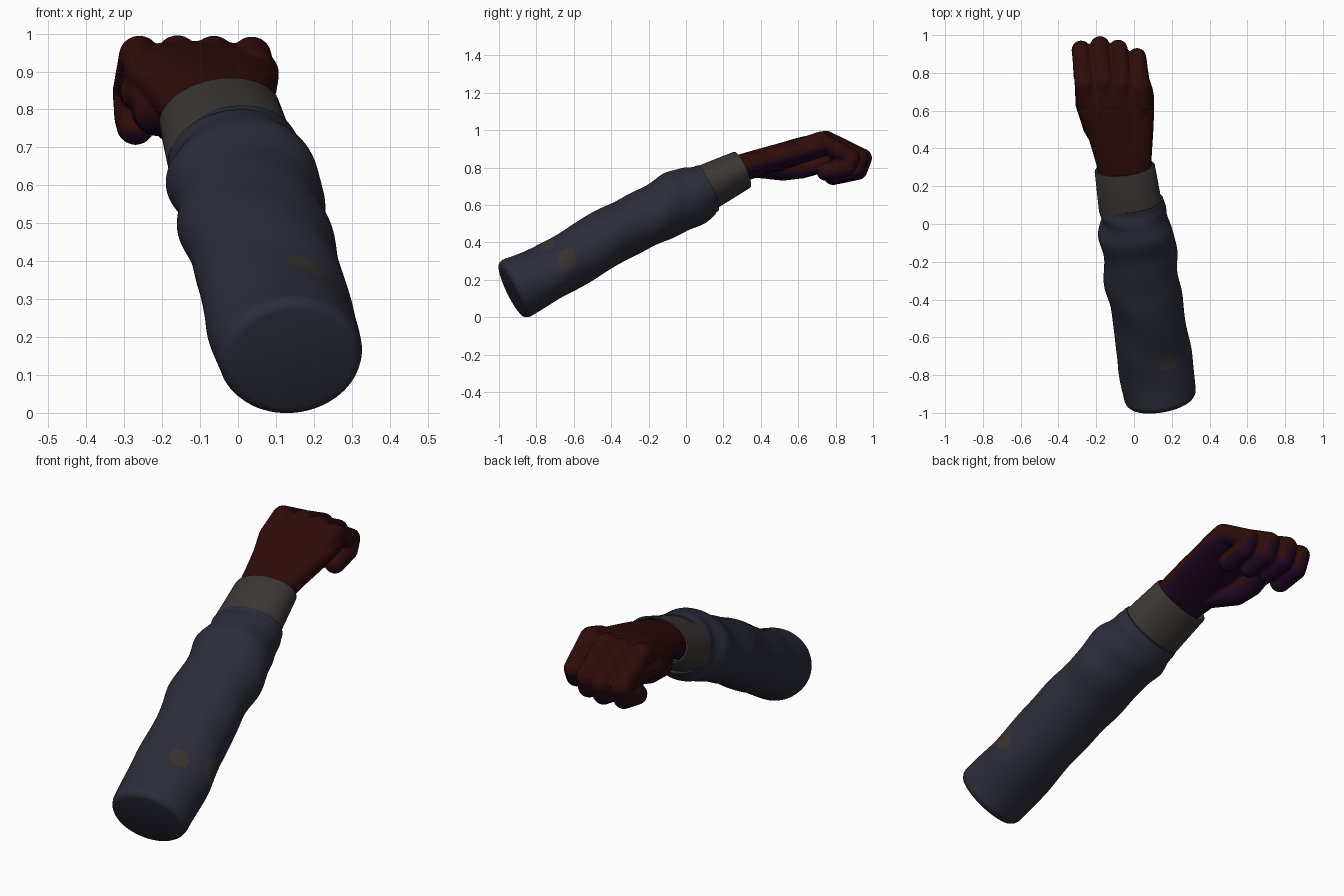
import bpy, bmesh, math
from mathutils import Vector

if "Cube" in bpy.data.objects:
    bpy.data.objects.remove(bpy.data.objects["Cube"])


def material(name, rgb):
    m = bpy.data.materials.new(name)
    m.diffuse_color = (*rgb, 1)
    m.use_nodes = True
    m.node_tree.nodes["Principled BSDF"].inputs["Base Color"].default_value = m.diffuse_color
    return m


CLOTH = material("blue_grey_cloth", (0.025, 0.025, 0.043))
PATCH = material("brown_stain", (0.040, 0.032, 0.027))
CUFF = material("warm_grey_cuff", (0.046, 0.039, 0.036))
SKIN = material("dark_red_skin", (0.027, 0.0035, 0.003))
PALM = material("dark_purple_palm", (0.015, 0.0025, 0.017))

ARM = Vector((-0.155, 0.9, 0.43)).normalized()
HAND = Vector((-0.145, 0.93, 0.29)).normalized()


def finish(bm, name, mats):
    bmesh.ops.recalc_face_normals(bm, faces=bm.faces[:])
    me = bpy.data.meshes.new(name)
    bm.to_mesh(me)
    bm.free()
    for m in mats:
        me.materials.append(m)
    ob = bpy.data.objects.new(name, me)
    bpy.context.collection.objects.link(ob)
    return ob


def smooth(ob, angle):
    bpy.ops.object.select_all(action='DESELECT')
    ob.select_set(True)
    bpy.context.view_layer.objects.active = ob
    bpy.ops.object.shade_smooth_by_angle(angle=math.radians(angle))


def resample(stations, n):
    """Catmull-Rom through the stations, giving n + 1 of them."""
    out, last = [], len(stations) - 1
    for k in range(n + 1):
        f = k / n * last
        i = min(int(f), last - 1)
        t = f - i
        a, b, c, d = (stations[min(max(j, 0), last)] for j in range(i - 1, i + 3))
        out.append(tuple(0.5 * (2 * q + (r - p) * t + (2 * p - 5 * q + 4 * r - s) * t * t
                                + (3 * q - p - 3 * r + s) * t ** 3)
                         for p, q, r, s in zip(a, b, c, d)))
    return out


def loft(bm, stations, axis, seg, wave=None, power=2.0, closed=False):
    """Skin elliptical rings (x, y, z, half width, half height, roll)."""
    u = axis.cross(Vector((0, 0, 1))).normalized()
    v = u.cross(axis)
    rings = []
    for i, (x, y, z, w, h, roll) in enumerate(stations):
        cr, sr = math.cos(math.radians(roll)), math.sin(math.radians(roll))
        uu, vv = u * cr + v * sr, v * cr - u * sr
        ring = []
        for j in range(seg):
            a = 2 * math.pi * j / seg
            s = wave(i / (len(stations) - 1), a) if wave else 1
            ca, sa = math.cos(a), math.sin(a)
            px = math.copysign(abs(ca) ** (2 / power), ca)
            py = math.copysign(abs(sa) ** (2 / power), sa)
            ring.append(bm.verts.new(Vector((x, y, z)) + uu * (w * s * px) + vv * (h * s * py)))
        rings.append(ring)
    pairs = list(zip(rings, rings[1:]))
    if closed:
        pairs.append((rings[-1], rings[0]))
    else:
        bm.faces.new(rings[0])
        bm.faces.new(rings[-1])
    for a, b in pairs:
        for j in range(seg):
            k = (j + 1) % seg
            bm.faces.new((a[j], a[k], b[k], b[j]))


def shrunk(st, shift, scale):
    """A copy of a station moved along the arm and scaled."""
    p = Vector(st[:3]) + ARM * shift
    return (*p, st[3] * scale, st[4] * scale, st[5])


def folds(t, a):
    env = min(1, t * 5) * min(1, (1 - t) * 12)
    soft = 0.014 * math.sin(2 * a + 15 * t) + 0.014 * math.sin(3 * a - 27 * t + 1)
    bunch = 0.024 * t ** 3 * math.sin(42 * t + 1.6 * math.sin(a + 0.6))
    return 1 + env * (soft + bunch)


# Sleeve: loose cloth tube with soft folds and a rounded end
sleeve_st = resample([
    (0.138, -0.905, 0.156, 0.191, 0.169, 0),
    (0.119, -0.780, 0.217, 0.197, 0.157, 0),
    (0.101, -0.660, 0.282, 0.198, 0.152, 0),
    (0.084, -0.530, 0.360, 0.193, 0.154, 0),
    (0.062, -0.400, 0.437, 0.192, 0.156, 0),
    (0.037, -0.280, 0.498, 0.195, 0.155, 2),
    (0.033, -0.155, 0.557, 0.196, 0.155, 4),
    (0.008, -0.050, 0.618, 0.198, 0.163, 7),
    (-0.004, 0.045, 0.650, 0.174, 0.160, 10),
    (-0.012, 0.105, 0.684, 0.173, 0.135, 12)], 160)
first, last = sleeve_st[0], sleeve_st[-1]
sleeve_st = ([shrunk(first, -0.034, 0.84), shrunk(first, -0.030, 0.92), shrunk(first, -0.017, 0.975)]
             + sleeve_st + [shrunk(last, 0.012, 0.985), shrunk(last, 0.012, 0.88)])
bm = bmesh.new()
loft(bm, sleeve_st, ARM, 144, folds)
sleeve = finish(bm, "sleeve", [CLOTH, PATCH])
for p in sleeve.data.polygons:      # two stains, longer up and down the slope
    for spot, ry, rz in (((0.192, -0.745, 0.40), 0.042, 0.05),
                         ((0.295, -0.635, 0.305), 0.050, 0.064)):
        d = p.center - Vector(spot)
        if len(p.vertices) == 4 and (d.x / 0.06) ** 2 + (d.y / ry) ** 2 + (d.z / rz) ** 2 < 1:
            p.material_index = 1
smooth(sleeve, 50)

# Cuff: open band with thickness
base = (-0.018, 0.085, 0.680, 0.170, 0.126, 12)
end = (-0.050, 0.300, 0.788, 0.161, 0.105, 11)
bm = bmesh.new()
loft(bm, [base, shrunk(end, -0.008, 1.005), shrunk(end, 0, 0.985), shrunk(end, 0, 0.93),
          shrunk(end, -0.01, 0.90), shrunk(base, 0, 0.88)], ARM, 72, closed=True)
smooth(finish(bm, "cuff", [CUFF]), 45)

# Hand: palm, curled fingers and tucked thumb fused into one skin
bm = bmesh.new()
loft(bm, resample([
    (-0.030, 0.160, 0.735, 0.130, 0.085, 10),
    (-0.050, 0.310, 0.800, 0.145, 0.072, 8),
    (-0.072, 0.500, 0.858, 0.178, 0.070, 3),
    (-0.098, 0.650, 0.903, 0.206, 0.066, 0),
    (-0.110, 0.755, 0.927, 0.188, 0.057, 0)], 24), HAND, 48, power=2.4)


def digit(joints):
    """Tapered tube of closely spaced balls through (x, y, z, radius) joints."""
    for a, b in zip(joints, joints[1:]):
        for k in range(11):
            x, y, z, r = (p + (q - p) * k / 10 for p, q in zip(a, b))
            ball = bmesh.ops.create_icosphere(bm, subdivisions=3, radius=r)
            bmesh.ops.translate(bm, vec=(x, y, z), verts=ball["verts"])


# (knuckle x, forward offset, lift of the tip, thickness) from index to little finger
for x, dy, lift, s in ((-0.260, -0.022, 0.0, 1.02), (-0.160, 0.0, 0.005, 1.04),
                       (-0.064, -0.018, 0.008, 1.02), (0.036, -0.06, 0.02, 0.98)):
    digit([(x + 0.01, 0.660 + dy / 2, 0.913, 0.050 * s),
           (x, 0.750 + dy / 2, 0.940, 0.054 * s),
           (x - 0.020, 0.943 + dy, 0.850, 0.050 * s),
           (x - 0.016, 0.918 + dy, 0.780 + lift, 0.050 * s),
           (x - 0.010, 0.808 + dy, 0.757 + lift, 0.050 * s)])
# thumb, the web beside the index finger, and the flesh inside the fist
digit([(-0.130, 0.370, 0.800, 0.055), (-0.212, 0.520, 0.791, 0.062),
       (-0.226, 0.620, 0.797, 0.056), (-0.215, 0.730, 0.822, 0.050)])
digit([(-0.235, 0.540, 0.825, 0.045), (-0.258, 0.640, 0.848, 0.054), (-0.262, 0.800, 0.850, 0.052)])
digit([(-0.262, 0.845, 0.840, 0.050), (-0.010, 0.815, 0.855, 0.042)])

hand = finish(bm, "hand", [SKIN])
fuse = hand.modifiers.new("fuse", 'REMESH')
fuse.mode = 'VOXEL'
fuse.voxel_size = 0.007
relax = hand.modifiers.new("relax", 'SMOOTH')
relax.factor = 0.5
relax.iterations = 3
graph = bpy.context.evaluated_depsgraph_get()
graph.update()
skin = bpy.data.meshes.new_from_object(hand.evaluated_get(graph))
hand.modifiers.clear()
hand.data = skin
skin.materials.clear()
skin.materials.append(SKIN)
skin.materials.append(PALM)
for p in skin.polygons:             # underside is purple
    p.material_index = 1 if p.normal.z < -0.3 else 0
smooth(hand, 80)
